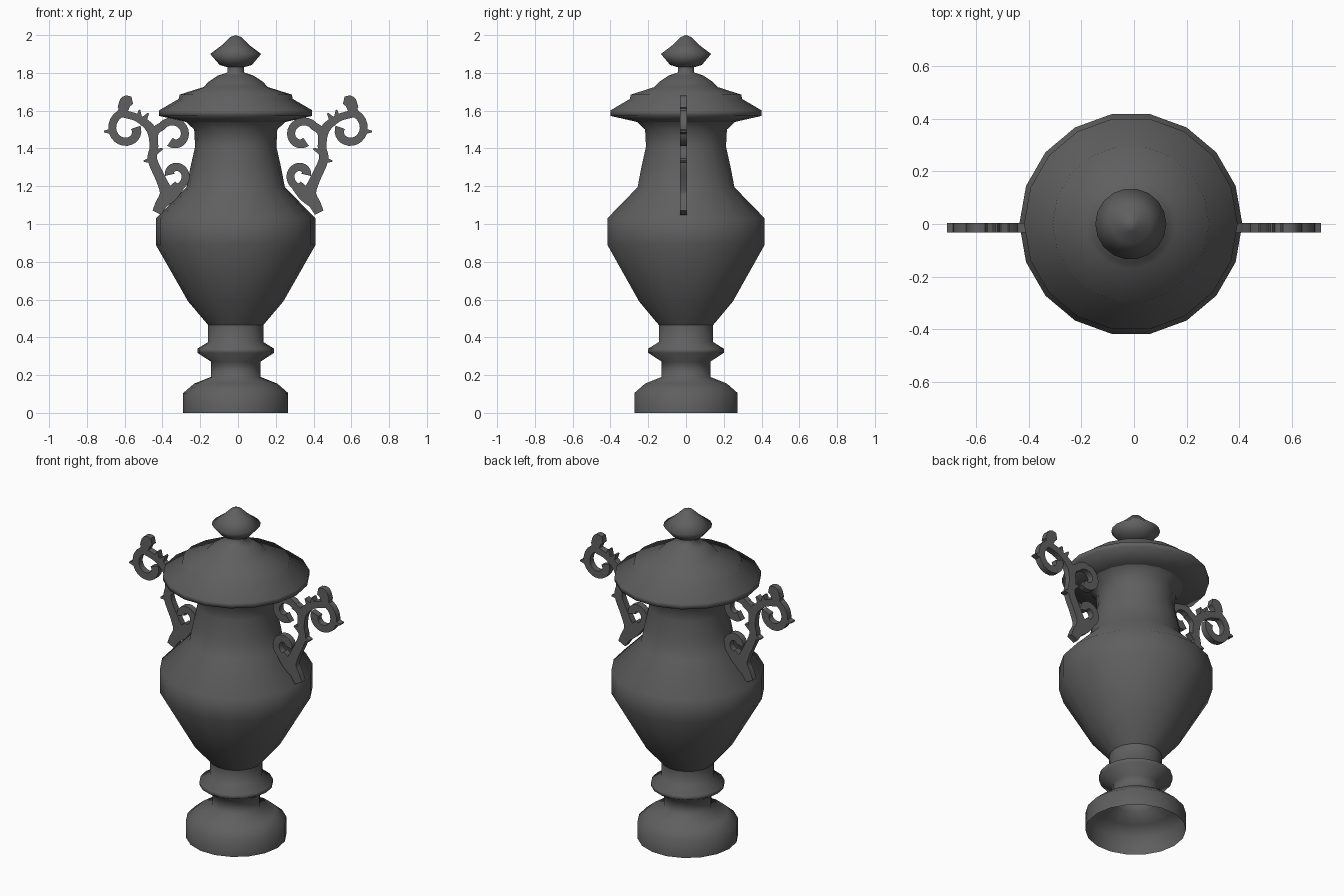
import bpy, bmesh, math
from mathutils import Vector

if "Cube" in bpy.data.objects:
    bpy.data.objects.remove(bpy.data.objects["Cube"])

SIDES = 18
AXIS_X = -0.012
DARK = bpy.data.materials.new("dark_iron")
DARK.diffuse_color = (.115, .115, .115, 1)
DARK.use_nodes = True
DARK.node_tree.nodes["Principled BSDF"].inputs["Base Color"].default_value = DARK.diffuse_color


def finish(name, bm, angle):
    mesh = bpy.data.meshes.new(name)
    bm.to_mesh(mesh)
    bm.free()
    mesh.materials.append(DARK)
    ob = bpy.data.objects.new(name, mesh)
    bpy.context.collection.objects.link(ob)
    bpy.ops.object.select_all(action='DESELECT')
    bpy.context.view_layer.objects.active = ob
    ob.select_set(True)
    bpy.ops.object.shade_smooth_by_angle(angle=math.radians(angle))
    return ob


def lathe(name, profile):
    """Turn an (r, z) profile, listed bottom to top, into an 18-sided shell."""
    bm = bmesh.new()
    rings = []
    for r, z in profile:
        turn = [2 * math.pi * i / SIDES for i in range(SIDES)]
        if r == 0:
            rings.append([bm.verts.new((AXIS_X, 0, z))] * SIDES)
        else:
            rings.append([bm.verts.new((AXIS_X + r * math.cos(t), r * math.sin(t), z))
                          for t in turn])
    for a, b in zip(rings, rings[1:]):
        for i in range(SIDES):
            j = (i + 1) % SIDES
            bm.faces.new(list(dict.fromkeys((a[i], a[j], b[j], b[i]))))
    return finish(name, bm, 120)


# Foot, hollow from below, with the collar above it
lathe("foot", [(.278, 0), (.278, .105), (.22, .155), (.132, .19), (.132, .272),
               (.203, .318), (.203, .34), (.146, .375), (.146, .465)])
# Vase belly and neck
lathe("vase_body", [(.146, .465), (.252, .59), (.423, .89), (.423, 1.03),
                    (.26, 1.195), (.24, 1.3), (.215, 1.41), (.22, 1.5), (.262, 1.54)])
# Lid with stepped dome
lathe("lid", [(.262, 1.54), (.405, 1.572), (.405, 1.602), (.302, 1.662), (.297, 1.685),
              (.17, 1.725), (.145, 1.752), (.095, 1.785), (.044, 1.802), (.044, 1.83)])
# Finial
lathe("finial", [(.044, 1.83), (.085, 1.842), (.135, 1.9), (.075, 1.945),
                 (.028, 1.99), (0, 2)])


def spline(pts, steps=4):
    """Catmull-Rom through (x, z, half_width) points."""
    p = [Vector(q) for q in pts]
    p = [2 * p[0] - p[1]] + p + [2 * p[-1] - p[-2]]
    out = []
    for a, b, c, d in zip(p, p[1:], p[2:], p[3:]):
        for k in range(steps):
            t = k / steps
            out.append(.5 * (2 * b + (c - a) * t + (2 * a - 5 * b + 4 * c - d) * t * t
                             + (3 * b - a - 3 * c + d) * t ** 3))
    return out + [p[-2]]


def ribbon(bm, path):
    """Flat strap of varying width following a path of (x, z, half_width)."""
    rows = []
    for i, q in enumerate(path):
        d = path[min(i + 1, len(path) - 1)] - path[max(i - 1, 0)]
        n = Vector((-d.y, d.x)).normalized() * q.z
        rows.append([bm.verts.new((q.x + s * n.x, y, q.y + s * n.y))
                     for s, y in ((1, -.033), (-1, -.033), (-1, .004), (1, .004))])
    for a, b in zip(rows, rows[1:]):
        for i in range(4):
            j = (i + 1) % 4
            bm.faces.new((a[i], a[j], b[j], b[i]))
    bm.faces.new(rows[0][::-1])
    bm.faces.new(rows[-1])


def curl(bm, x, z, r0, r1, a0, a1, w=.021, n=18):
    """Spiral scroll around (x, z), shrinking from r0 to r1, swelling to a bud at its end."""
    path = []
    for i in range(n + 1):
        t = i / n
        a, r = math.radians(a0 + (a1 - a0) * t), r0 + (r1 - r0) * t
        path.append(Vector((x + r * math.cos(a), z + r * math.sin(a), w * (1 + .25 * t ** 4))))
    ribbon(bm, path)


def spur(bm, x, z, angle, length=.045):
    """Small pointed leaf growing out of a scroll."""
    a = math.radians(angle)
    tip = (x + length * math.cos(a), z + length * math.sin(a), .004)
    ribbon(bm, [Vector((x, z, .018)), Vector(tip)])


handle = bmesh.new()
# Outer ring, neck curl and shoulder curl
curl(handle, .585, 1.5, .095, .045, 80, -195)
curl(handle, .34, 1.47, .08, .04, 40, 300)
curl(handle, .335, 1.26, .07, .026, 260, 0)
# Head knob
ribbon(handle, spline([(.56, 1.655, .02), (.595, 1.645, .033), (.63, 1.61, .01)]))
ribbon(handle, spline([(.595, 1.645, .03), (.615, 1.58, .024)]))
# Branch and stem running down to the foot
ribbon(handle, spline([(.61, 1.585, .02), (.53, 1.56, .02), (.46, 1.5, .025),
                       (.445, 1.41, .023), (.453, 1.34, .025), (.405, 1.23, .027),
                       (.38, 1.16, .034), (.41, 1.1, .03), (.43, 1.06, .025)]))
# Arm from the stem to the neck curl
ribbon(handle, spline([(.45, 1.45, .02), (.435, 1.495, .022), (.395, 1.522, .021)]))
# Lobe joining the stem to the shoulder
ribbon(handle, spline([(.41, 1.095, .02), (.36, 1.15, .036), (.31, 1.205, .03)]))
# Leaf spurs
for spot in ((.665, 1.49, 0), (.455, 1.34, -10), (.5, 1.55, 125),
             (.525, 1.56, 95), (.44, 1.38, 155)):
    spur(handle, *spot)
bmesh.ops.recalc_face_normals(handle, faces=handle.faces[:])
handles = finish("scroll_handles", handle, 45)
mirror = handles.modifiers.new("mirror", 'MIRROR')
mirror.use_mirror_merge = False
